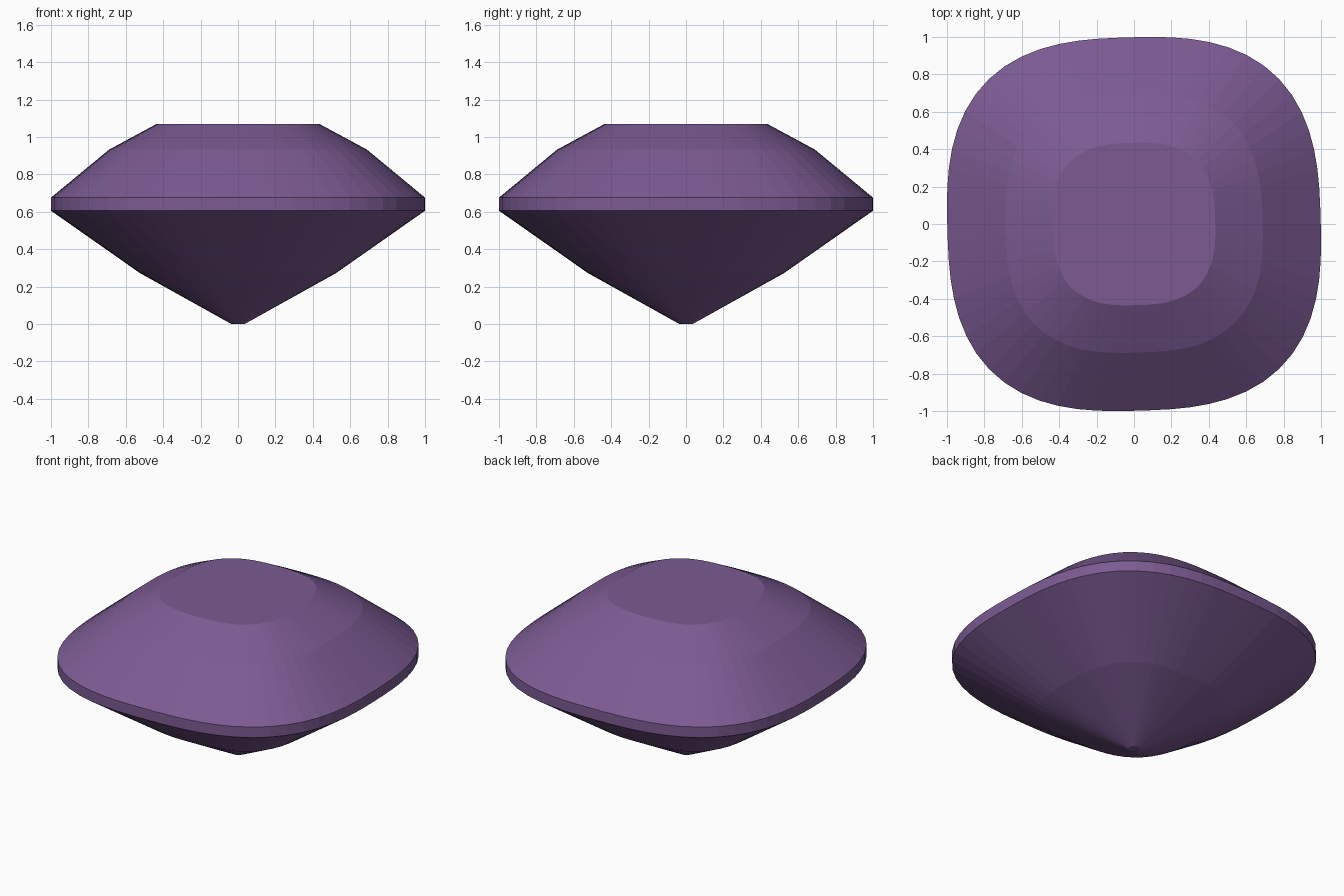
import bpy, bmesh, math

if "Cube" in bpy.data.objects:
    bpy.data.objects.remove(bpy.data.objects["Cube"])

SIDES = 64        # facets around the stone
POWER = 2.75      # squareness of the cushion outline
TWIST = math.radians(1.6)

# (radius, height) from the culet up to the table
PROFILE = [(0.035, 0.0), (0.525, 0.273), (1.0, 0.606),
           (1.0, 0.676), (0.689, 0.933), (0.435, 1.07)]


def outline(i):
    """Point on a slightly turned rounded-square outline of half width 1."""
    a = 2 * math.pi * i / SIDES
    t = a - TWIST
    r = (abs(math.cos(t)) ** POWER + abs(math.sin(t)) ** POWER) ** (-1 / POWER)
    return r * math.cos(a), r * math.sin(a)


# Cushion-cut stone: scaled outlines joined ring to ring
bm = bmesh.new()
pts = [outline(i) for i in range(SIDES)]
fit = 1 / max(p[0] for p in pts)
rings = [[bm.verts.new((x * r * fit, y * r * fit, z)) for x, y in pts] for r, z in PROFILE]
for low, high in zip(rings, rings[1:]):
    for i in range(SIDES):
        j = (i + 1) % SIDES
        bm.faces.new((low[i], low[j], high[j], high[i]))
bm.faces.new(rings[0][::-1])   # culet
bm.faces.new(rings[-1])        # table

mesh = bpy.data.meshes.new("cushion_gem")
bm.to_mesh(mesh)
bm.free()
gem = bpy.data.objects.new("cushion_gem", mesh)
bpy.context.collection.objects.link(gem)

purple = bpy.data.materials.new("amethyst purple")
purple.diffuse_color = (0.20, 0.105, 0.29, 1)
purple.use_nodes = True
purple.node_tree.nodes["Principled BSDF"].inputs["Base Color"].default_value = purple.diffuse_color
mesh.materials.append(purple)
